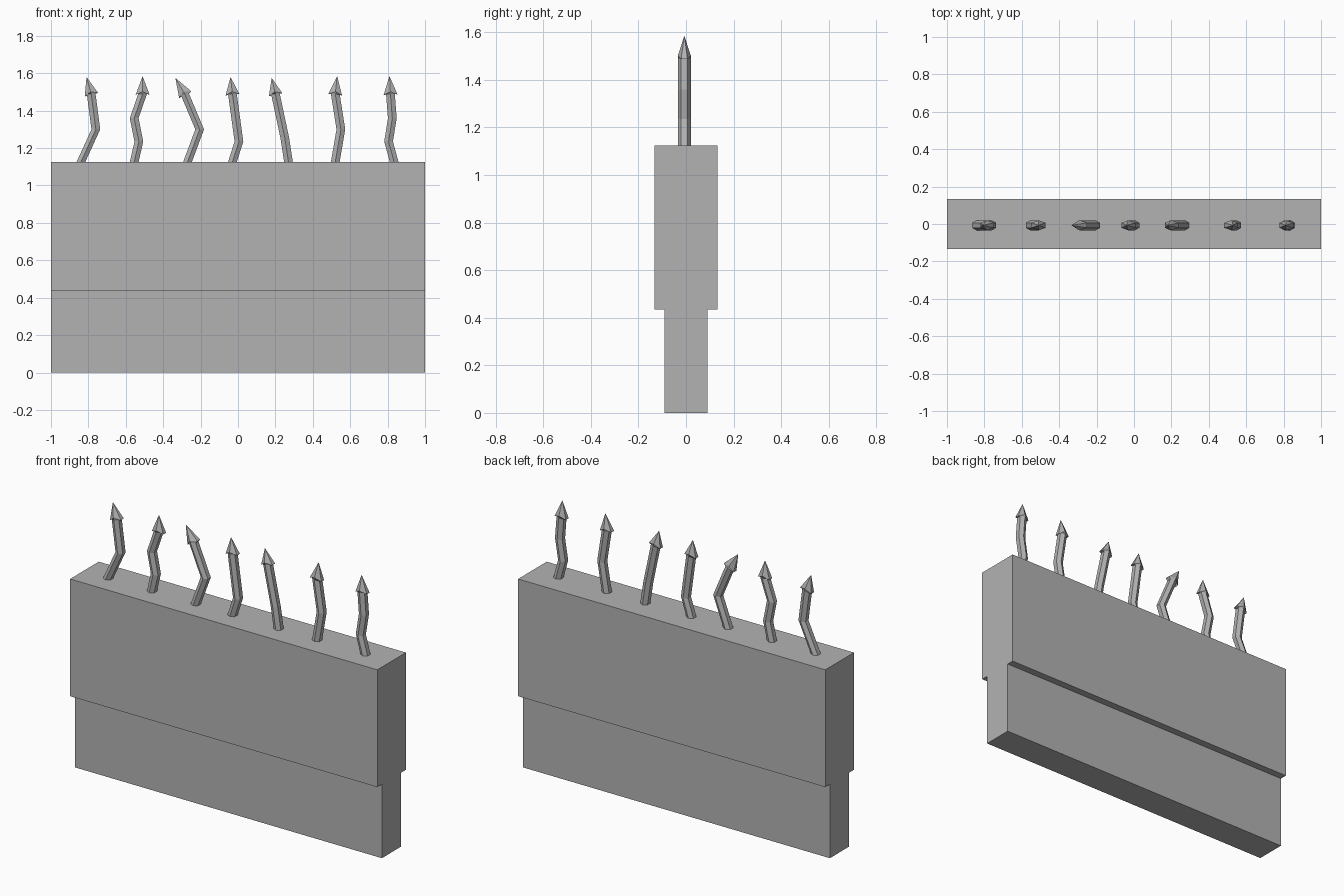
import bpy
import bmesh
from math import sin, cos, pi
from mathutils import Vector

cube = bpy.data.objects.get("Cube")
if cube:
    bpy.data.objects.remove(cube, do_unlink=True)

grey = bpy.data.materials.new("plain grey")
grey.use_nodes = True
grey.diffuse_color = (0.45, 0.45, 0.45, 1)
grey.node_tree.nodes["Principled BSDF"].inputs["Base Color"].default_value = grey.diffuse_color


def finish(name, bm):
    bmesh.ops.recalc_face_normals(bm, faces=bm.faces)
    mesh = bpy.data.meshes.new(name)
    bm.to_mesh(mesh)
    bm.free()
    mesh.materials.append(grey)
    bpy.context.collection.objects.link(bpy.data.objects.new(name, mesh))


def bridge(bm, a, b):
    n = len(a)
    for i in range(n):
        j = (i + 1) % n
        bm.faces.new((a[i], a[j], b[j], b[i]))


# Stepped wall: a side profile extruded across the width
TOP = 1.125
half = [(0.09, 0), (0.09, 0.435), (0.133, 0.435), (0.133, TOP)]
profile = half + [(-y, z) for y, z in reversed(half)]
bm = bmesh.new()
ends = [[bm.verts.new((x, y, z)) for y, z in profile] for x in (-1, 1)]
bridge(bm, *ends)
for end in ends:
    bm.faces.new(end)
finish("stepped_wall", bm)

# Spikes: bent hexagonal shafts with barbed heads
HEX = [(sin(k * pi / 3), cos(k * pi / 3)) for k in range(6)]
RADIUS = 0.027
Y = -0.007


def spike(name, path):
    bm = bmesh.new()
    points = [Vector((x, Y, z)) for x, z in path]
    neck, tip = points[-2:]
    axis = (tip - neck).normalized()
    side = Vector((axis.z, 0, -axis.x))
    rings = []
    for p in points[:-1]:
        rings.append([bm.verts.new(p + Vector((u * RADIUS, v * RADIUS, 0))) for u, v in HEX])
    # The head is wider sideways, with its barbs swept slightly down
    barbs = [bm.verts.new(neck + side * u * 0.043 + Vector((0, v * RADIUS, 0))
                          + axis * (0.012 - 0.02 * abs(u))) for u, v in HEX]
    rings.append(barbs)
    for a, b in zip(rings, rings[1:]):
        bridge(bm, a, b)
    bm.faces.new(rings[0])
    apex = bm.verts.new(tip)
    for i in range(6):
        bm.faces.new((barbs[i], barbs[(i + 1) % 6], apex))
    finish(name, bm)


paths = [
    [(-0.84, TOP), (-0.76, 1.30), (-0.785, 1.49), (-0.81, 1.58)],
    [(-0.555, TOP), (-0.53, 1.235), (-0.555, 1.36), (-0.51, 1.49), (-0.51, 1.585)],
    [(-0.27, TOP), (-0.205, 1.30), (-0.285, 1.49), (-0.335, 1.575)],
    [(-0.03, TOP), (0.005, 1.235), (-0.03, 1.49), (-0.04, 1.58)],
    [(0.27, TOP), (0.25, 1.255), (0.2, 1.49), (0.18, 1.575)],
    [(0.52, TOP), (0.55, 1.30), (0.52, 1.49), (0.53, 1.585)],
    [(0.835, TOP), (0.805, 1.235), (0.825, 1.36), (0.815, 1.49), (0.81, 1.585)],
]
for number, path in enumerate(paths, 1):
    spike(f"spike_{number}", path)
